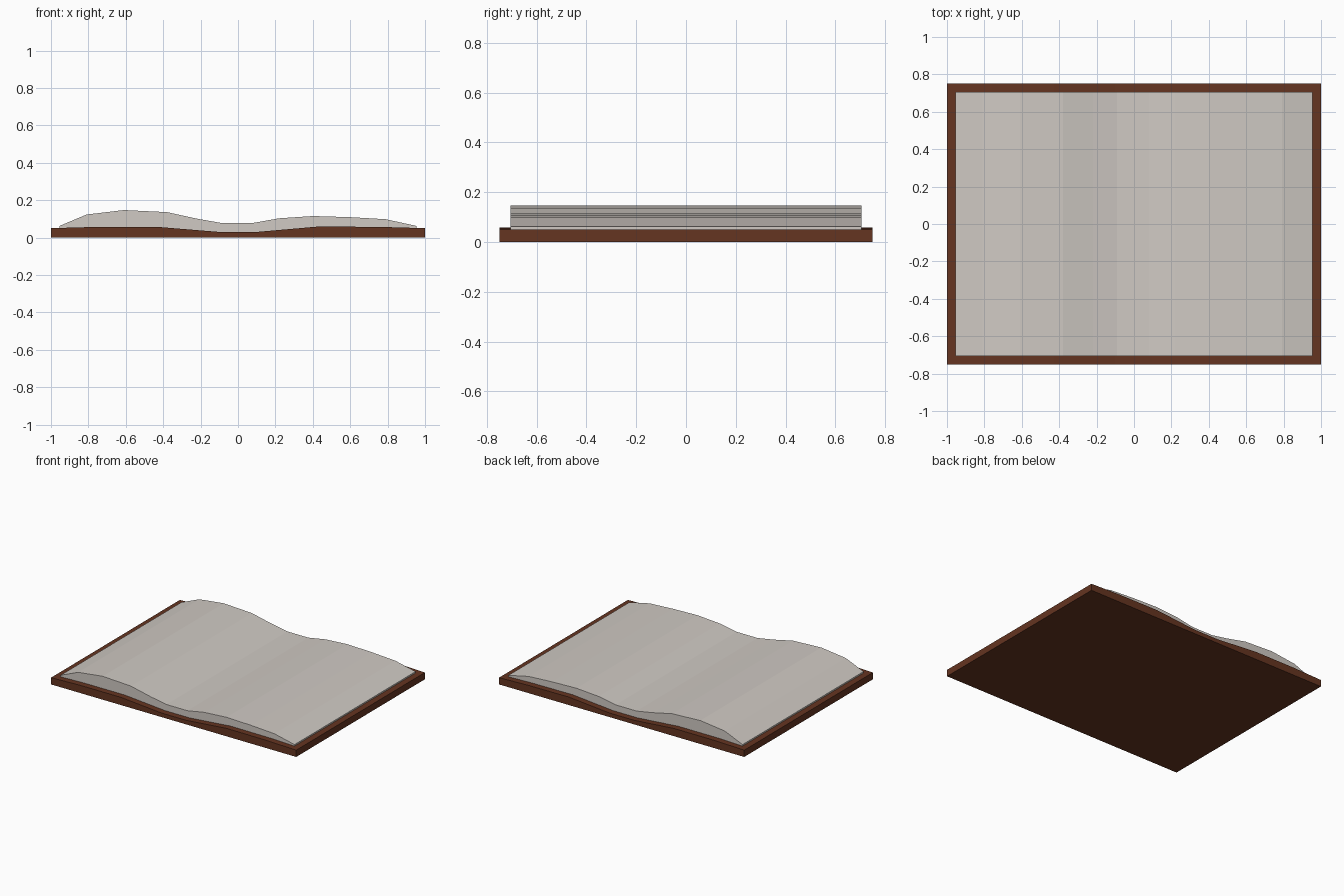
import bpy, bmesh

if "Cube" in bpy.data.objects:
    bpy.data.objects.remove(bpy.data.objects["Cube"])


def material(name, rgb):
    m = bpy.data.materials.new(name)
    m.diffuse_color = (*rgb, 1)
    m.use_nodes = True
    m.node_tree.nodes["Principled BSDF"].inputs["Base Color"].default_value = m.diffuse_color
    return m


def extrude_profile(name, top, bottom, half_depth, mat):
    """Close a top and bottom line (both left to right) and extrude along y."""
    bm = bmesh.new()
    ring = [bm.verts.new((x, -half_depth, z)) for x, z in bottom + top[::-1]]
    face = bm.faces.new(ring)
    out = bmesh.ops.extrude_face_region(bm, geom=[face])
    moved = [v for v in out["geom"] if isinstance(v, bmesh.types.BMVert)]
    bmesh.ops.translate(bm, verts=moved, vec=(0, 2 * half_depth, 0))
    bmesh.ops.recalc_face_normals(bm, faces=bm.faces)
    mesh = bpy.data.meshes.new(name)
    bm.to_mesh(mesh)
    bm.free()
    mesh.materials.append(mat)
    obj = bpy.data.objects.new(name, mesh)
    bpy.context.collection.objects.link(obj)
    return obj


leather = material("brown_leather", (0.13, 0.035, 0.015))
paper = material("paper", (0.63, 0.59, 0.55))

# Cover: flat underside, top dips towards the spine
cover_top = [(-1, 0.05), (-0.76, 0.057), (-0.43, 0.057), (-0.1, 0.03),
             (0.1, 0.03), (0.43, 0.059), (0.76, 0.057), (1, 0.05)]
extrude_profile("cover", cover_top, [(-1, 0), (1, 0)], 0.75, leather)

# Page block: two swells meeting at the gutter, resting on the cover
page_top = [(-0.955, 0.062), (-0.81, 0.123), (-0.61, 0.147), (-0.38, 0.136),
            (-0.22, 0.101), (-0.09, 0.078), (0.08, 0.078), (0.22, 0.103),
            (0.4, 0.115), (0.6, 0.109), (0.79, 0.098), (0.955, 0.062)]
page_bottom = [(-0.955, 0.051)] + cover_top[1:-1] + [(0.955, 0.051)]
extrude_profile("pages", page_top, page_bottom, 0.705, paper)
